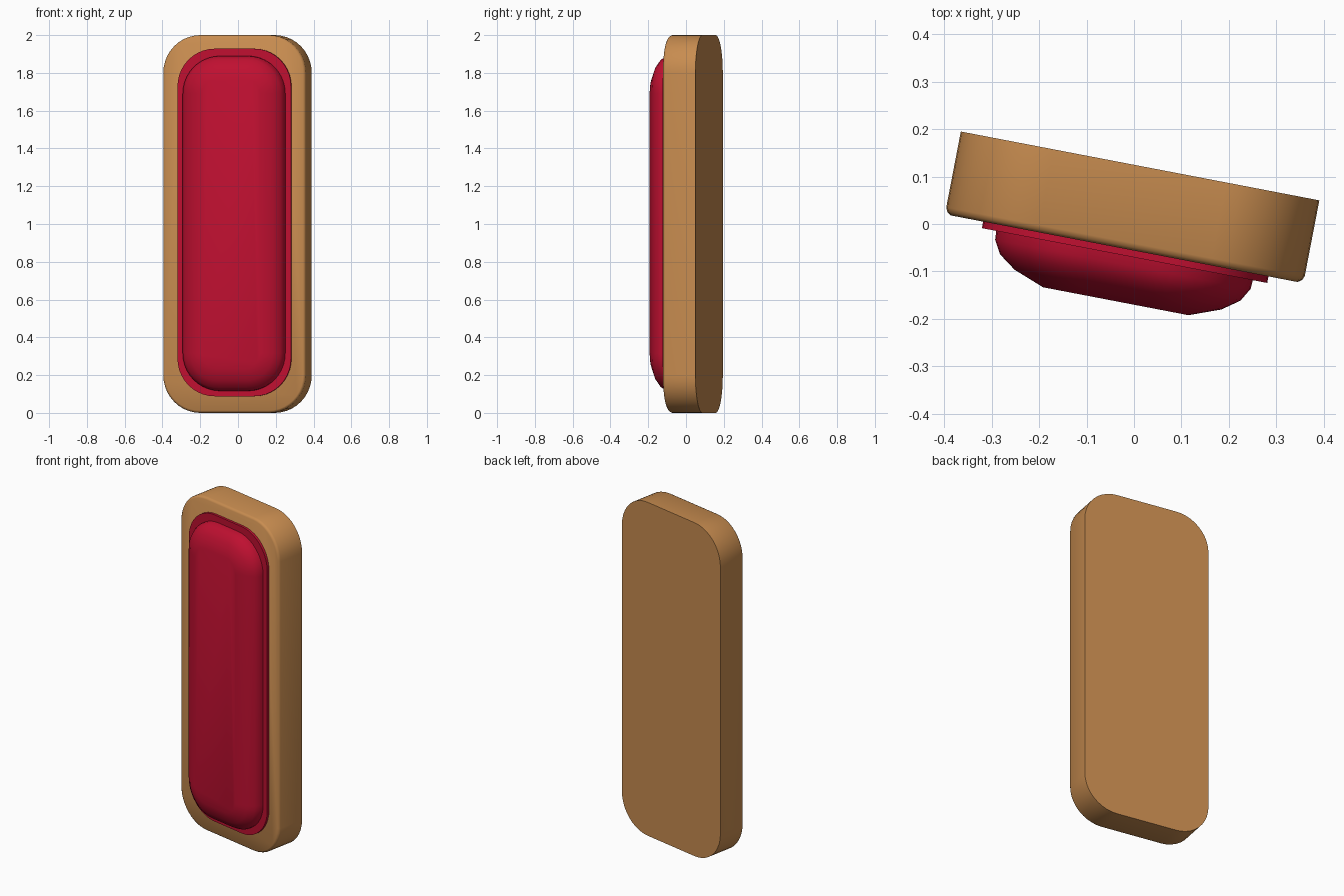
import bpy, bmesh, math

if "Cube" in bpy.data.objects:
    bpy.data.objects.remove(bpy.data.objects["Cube"])

TILT = math.radians(-10.87)   # whole panel is turned about z


def material(name, rgb):
    m = bpy.data.materials.new(name)
    m.diffuse_color = (*rgb, 1)
    m.use_nodes = True
    m.node_tree.nodes["Principled BSDF"].inputs["Base Color"].default_value = m.diffuse_color
    return m


WOOD = material("tan wood", (0.58, 0.265, 0.08))
RED = material("red fabric", (0.52, 0.005, 0.03))


def outline(cx, cz, hw, hh, r, seg=10):
    """Rounded rectangle in the xz plane."""
    pts = []
    for k, (sx, sz) in enumerate([(1, 1), (-1, 1), (-1, -1), (1, -1)]):
        for i in range(seg + 1):
            a = math.pi / 2 * (k + i / seg)
            pts.append((cx + sx * (hw - r) + r * math.cos(a),
                        cz + sz * (hh - r) + r * math.sin(a)))
    return pts


def slab(name, mat, cx, cz, hw, hh, r, profile, angle):
    """Loft a rounded rectangle through (inset, y) steps from back to front."""
    bm = bmesh.new()
    rings = []
    for inset, y in profile:
        pts = outline(cx, cz, hw - inset, hh - inset, max(r - inset, 0.03))
        rings.append([bm.verts.new((x, y, z)) for x, z in pts])
    for a, b in zip(rings, rings[1:]):
        n = len(a)
        for i in range(n):
            j = (i + 1) % n
            bm.faces.new((a[i], a[j], b[j], b[i]))
    bm.faces.new(rings[0])
    bm.faces.new(rings[-1])
    bmesh.ops.recalc_face_normals(bm, faces=bm.faces[:])
    me = bpy.data.meshes.new(name)
    bm.to_mesh(me)
    bm.free()
    me.materials.append(mat)
    ob = bpy.data.objects.new(name, me)
    bpy.context.collection.objects.link(ob)
    ob.rotation_euler.z = TILT
    bpy.ops.object.select_all(action='DESELECT')
    ob.select_set(True)
    bpy.context.view_layer.objects.active = ob
    bpy.ops.object.shade_smooth_by_angle(angle=math.radians(angle))
    return ob


# wooden back board with a softened front edge
slab("back_board", WOOD, -0.0105, 1.0, 0.3845, 1.0, 0.2,
     [(0, 0.1225), (0, -0.040), (0.004, -0.049), (0.0125, -0.055)], 60)

# thin piping plate around the cushion
slab("cushion_piping", RED, -0.007, 1.008, 0.306, 0.92, 0.2,
     [(0, -0.05), (0, -0.069)], 30)

# padded cushion with rounded shoulders
slab("cushion", RED, -0.007, 1.003, 0.276, 0.8875, 0.2,
     [(0, -0.055), (0.002, -0.088), (0.018, -0.116),
      (0.054, -0.142), (0.12, -0.167)], 40)
